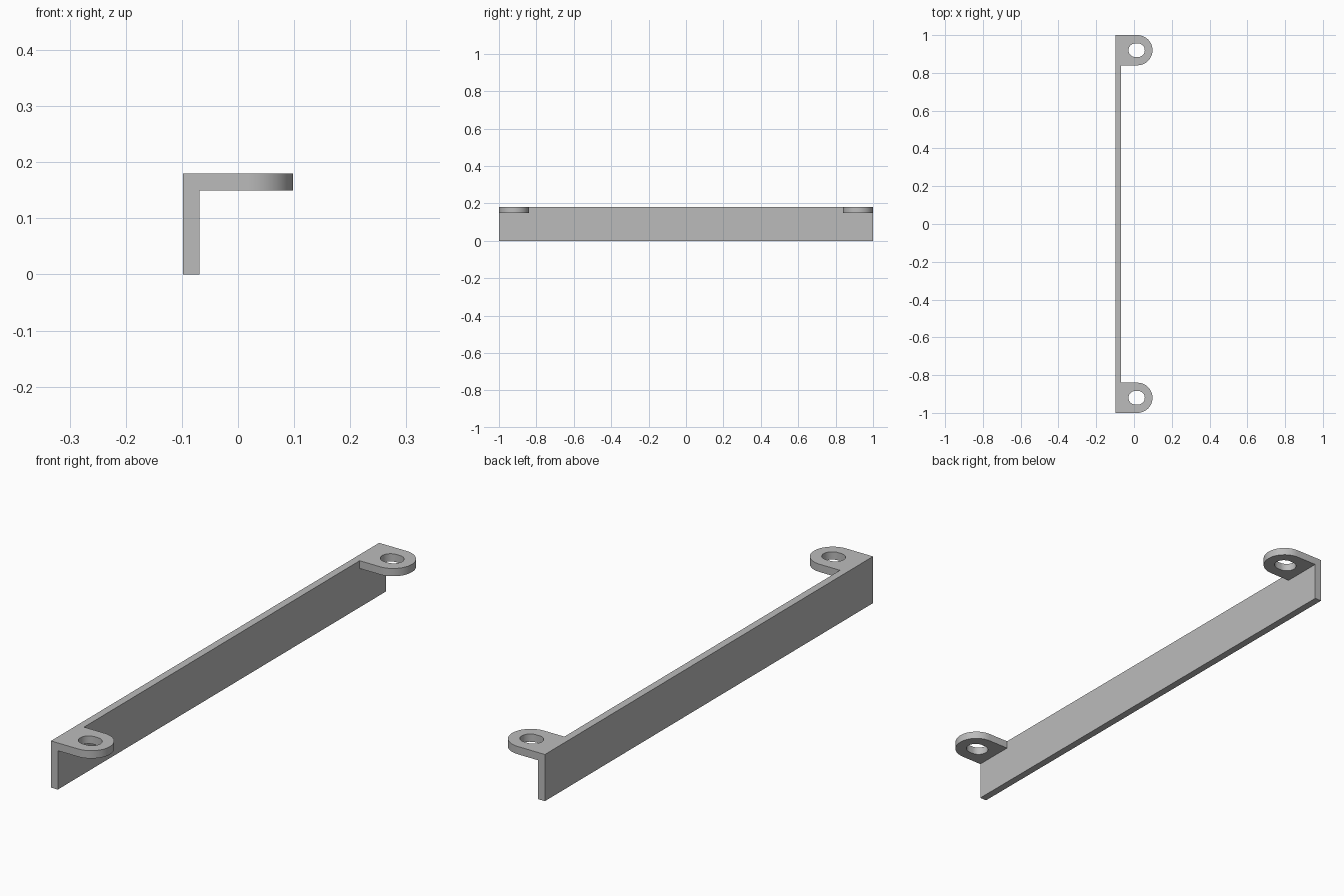
import bpy, bmesh
from math import sin, cos, pi, radians

cube = bpy.data.objects.get("Cube")
if cube:
    bpy.data.objects.remove(cube)

LEFT, RIGHT = -0.098, 0.098      # overall width
WALL = LEFT + 0.029              # inner face of the wall
TOP, SHEET = 0.18, 0.03          # height and sheet thickness
R = 0.08                         # tab end radius
TAB_X, TAB_Y = RIGHT - R, 1 - R
SLOT_X, SLOT_R, SLOT_HALF = 0.014, 0.036, 0.007
STEPS = 24

grey = bpy.data.materials.new("bracket grey")
grey.use_nodes = True
color = (0.5, 0.5, 0.5, 1)
grey.diffuse_color = color
grey.node_tree.nodes["Principled BSDF"].inputs["Base Color"].default_value = color


def arc(cx, cy, r, start):
    """Half circle of points, counter-clockwise from the start angle."""
    return [(cx + r * cos(start + pi * i / STEPS), cy + r * sin(start + pi * i / STEPS))
            for i in range(STEPS + 1)]


bm = bmesh.new()


def verts(points):
    return [bm.verts.new((x, y, TOP)) for x, y in points]


def loop_edges(vs):
    return [bm.edges.get((a, b)) or bm.edges.new((a, b)) for a, b in zip(vs, vs[1:] + vs[:1])]


# Rounded tabs with a slotted hole, one at each end
roots = []
for side in (-1, 1):
    cy = side * TAB_Y
    root = verts([(WALL, cy + R), (WALL, cy - R)])
    outline = root + verts(arc(TAB_X, cy, R, -pi / 2))
    hole = verts(arc(SLOT_X + SLOT_HALF, cy, SLOT_R, -pi / 2)
                 + arc(SLOT_X - SLOT_HALF, cy, SLOT_R, pi / 2))
    bmesh.ops.triangle_fill(bm, edges=loop_edges(outline) + loop_edges(hole),
                            use_beauty=True, normal=(0, 0, 1))
    roots += root[::-1]

# Top strip joining the tabs
strip = bm.faces.new(verts([(LEFT, 1), (LEFT, -1)]) + roots)

# Thicken the top sheet, then pull the wall down from the strip
top_faces = bm.faces[:]
for f in top_faces:
    f.normal_update()
    if f.normal.z < 0:
        f.normal_flip()
res = bmesh.ops.extrude_face_region(bm, geom=top_faces, use_keep_orig=True)
bmesh.ops.translate(bm, vec=(0, 0, -SHEET),
                    verts=[g for g in res["geom"] if isinstance(g, bmesh.types.BMVert)])
under = [g for g in res["geom"] if isinstance(g, bmesh.types.BMFace)
         and g.calc_center_median().x < WALL - 0.001]
res = bmesh.ops.extrude_face_region(bm, geom=under)
bmesh.ops.translate(bm, vec=(0, 0, SHEET - TOP),
                    verts=[g for g in res["geom"] if isinstance(g, bmesh.types.BMVert)])

# Merge flat areas and face everything outward
bmesh.ops.dissolve_limit(bm, angle_limit=radians(1), verts=bm.verts[:], edges=bm.edges[:])
bmesh.ops.recalc_face_normals(bm, faces=bm.faces[:])

mesh = bpy.data.meshes.new("mounting_bracket")
bm.to_mesh(mesh)
bm.free()
mesh.materials.append(grey)
bracket = bpy.data.objects.new("mounting_bracket", mesh)
bpy.context.collection.objects.link(bracket)

bpy.ops.object.select_all(action="DESELECT")
bracket.select_set(True)
bpy.context.view_layer.objects.active = bracket
bpy.ops.object.shade_smooth_by_angle(angle=radians(30))
